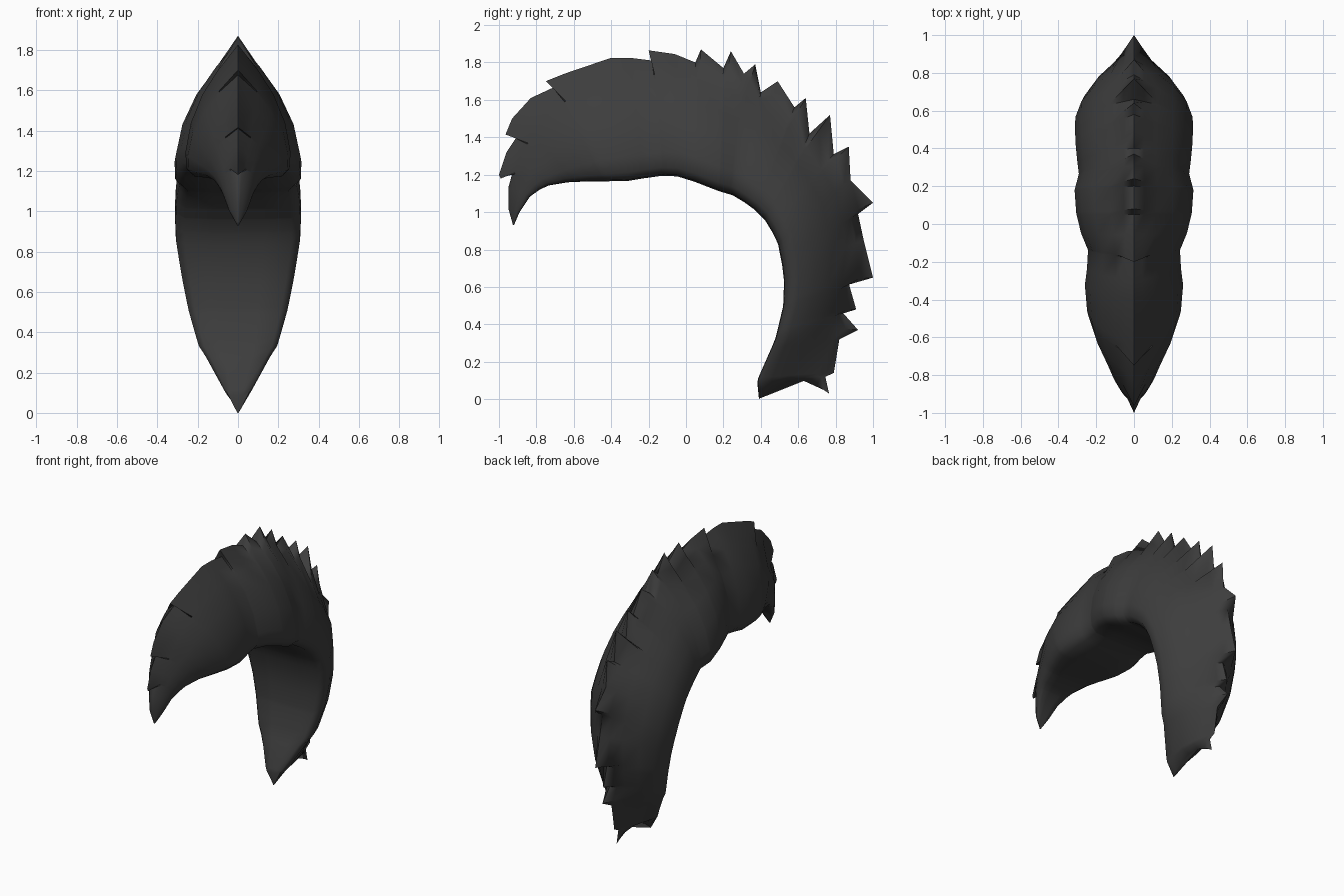
import bpy, bmesh
from mathutils import Vector
from mathutils.geometry import intersect_point_line

if "Cube" in bpy.data.objects:
    bpy.data.objects.remove(bpy.data.objects["Cube"], do_unlink=True)

hair = bpy.data.materials.new("charcoal hair")
hair.use_nodes = True
COL = (0.047, 0.047, 0.047, 1)
hair.diffuse_color = COL
bsdf = hair.node_tree.nodes["Principled BSDF"]
bsdf.inputs["Base Color"].default_value = COL
bsdf.inputs["Roughness"].default_value = 0.8

# Smooth crest: stations from the front tip to the nape
# (inner y, inner z, ridge y, ridge z, half width)
STATIONS = [
    (-.92, .93, -.925, .93, .004), (-.89, 1.0, -.95, 1.02, .045),
    (-.83, 1.09, -.95, 1.14, .08), (-.75, 1.14, -.94, 1.29, .115),
    (-.63, 1.16, -.89, 1.42, .16), (-.50, 1.165, -.80, 1.60, .22),
    (-.42, 1.165, -.66, 1.71, .25), (-.32, 1.165, -.42, 1.81, .265),
    (-.14, 1.195, -.20, 1.82, .24), (-.02, 1.19, -.02, 1.83, .295),
    (.15, 1.12, .16, 1.79, .325), (.25, 1.09, .33, 1.72, .295),
    (.35, 1.03, .53, 1.59, .31), (.43, .95, .71, 1.41, .315),
    (.49, .84, .86, 1.18, .315), (.525, .66, .93, .90, .285),
    (.52, .50, .90, .62, .25), (.48, .33, .84, .40, .20),
    (.435, .22, .79, .24, .125), (.38, .10, .77, .13, .065),
    (.39, 0, .765, .03, .006),
]
NAPE_NOTCH = .085
# Ragged ridge line: tuft tips and the notches between them (y, z)
RIDGE = [
    (-.925, .93), (-.95, 1.02), (-.95, 1.13), (-.925, 1.22), (-.99, 1.18),
    (-1.0, 1.20), (-.96, 1.32), (-.90, 1.41), (-.965, 1.415), (-.93, 1.50),
    (-.83, 1.61), (-.69, 1.675), (-.75, 1.70), (-.65, 1.74), (-.40, 1.825),
    (-.30, 1.825), (-.18, 1.81), (-.20, 1.865), (-.06, 1.845), (.05, 1.80),
    (.08, 1.87), (.20, 1.77), (.24, 1.86), (.31, 1.74), (.37, 1.79),
    (.40, 1.64), (.49, 1.70), (.58, 1.56), (.64, 1.61), (.66, 1.42),
    (.77, 1.52), (.79, 1.31), (.87, 1.35), (.88, 1.17), (1.0, 1.05),
    (.92, .99), (.95, .85), (1.0, .65), (.87, .62), (.91, .48),
    (.84, .46), (.92, .37), (.82, .32), (.79, .14), (.745, .12),
    (.765, .03),
]
# Half cross-section below the ridge: (depth, share of half width)
SECTION = [(.18, .39), (.36, .67), (.58, .89), (.80, .99),
           (.93, .98), (.99, .84), (1, .4), (1, 0)]


def nearest_station(p):
    """Fractional station number closest to a ridge point."""
    best = (9, 0)
    for i, (s, e) in enumerate(zip(STATIONS, STATIONS[1:])):
        a, b = Vector(s[2:4]), Vector(e[2:4])
        f = min(1, max(0, intersect_point_line(p, a, b)[1]))
        best = min(best, ((a.lerp(b, f) - p).length, i + f))
    return best[1]


def half_ring(u, tip):
    """Ridge point, flank and inner edge of one side as (x, y, z)."""
    i = min(int(u), len(STATIONS) - 2)
    iy, iz, oy, oz, hw = Vector(STATIONS[i]).lerp(Vector(STATIONS[i + 1]), u - i)
    lift = NAPE_NOTCH * max(0, u - (len(STATIONS) - 2))
    flank = [Vector((w * hw, oy + (iy - oy) * t,
                     oz + (iz - oz) * t + lift * 4 * t * (1 - t)))
             for t, w in SECTION]
    ridge = Vector((0, *tip))
    return [ridge, ridge.lerp(flank[0], .45)] + flank


# One ring per ridge point, kept in order where tufts overhang
bm = bmesh.new()
rings, u = [], -.06
last = len(STATIONS) - 1
for k, p in enumerate(RIDGE):
    u = max(nearest_station(Vector(p)), u + .06)
    u = last if k == len(RIDGE) - 1 else min(u, last - .06)
    half = half_ring(u, p)
    mirrored = [Vector((-v.x, v.y, v.z)) for v in half[-2:0:-1]]
    rings.append([bm.verts.new(v) for v in half + mirrored])
n = len(rings[0])
for a, b in zip(rings, rings[1:]):
    for i in range(n):
        j = (i + 1) % n
        bm.faces.new((a[i], a[j], b[j], b[i]))
bm.faces.new(rings[0])
bm.faces.new(rings[-1])
bmesh.ops.recalc_face_normals(bm, faces=bm.faces)

mesh = bpy.data.meshes.new("hair_crest")
bm.to_mesh(mesh)
bm.free()
mesh.materials.append(hair)
crest = bpy.data.objects.new("hair_crest", mesh)
bpy.context.collection.objects.link(crest)
bpy.ops.object.select_all(action='DESELECT')
crest.select_set(True)
bpy.context.view_layer.objects.active = crest
bpy.ops.object.shade_smooth_by_angle(angle=1.1)
